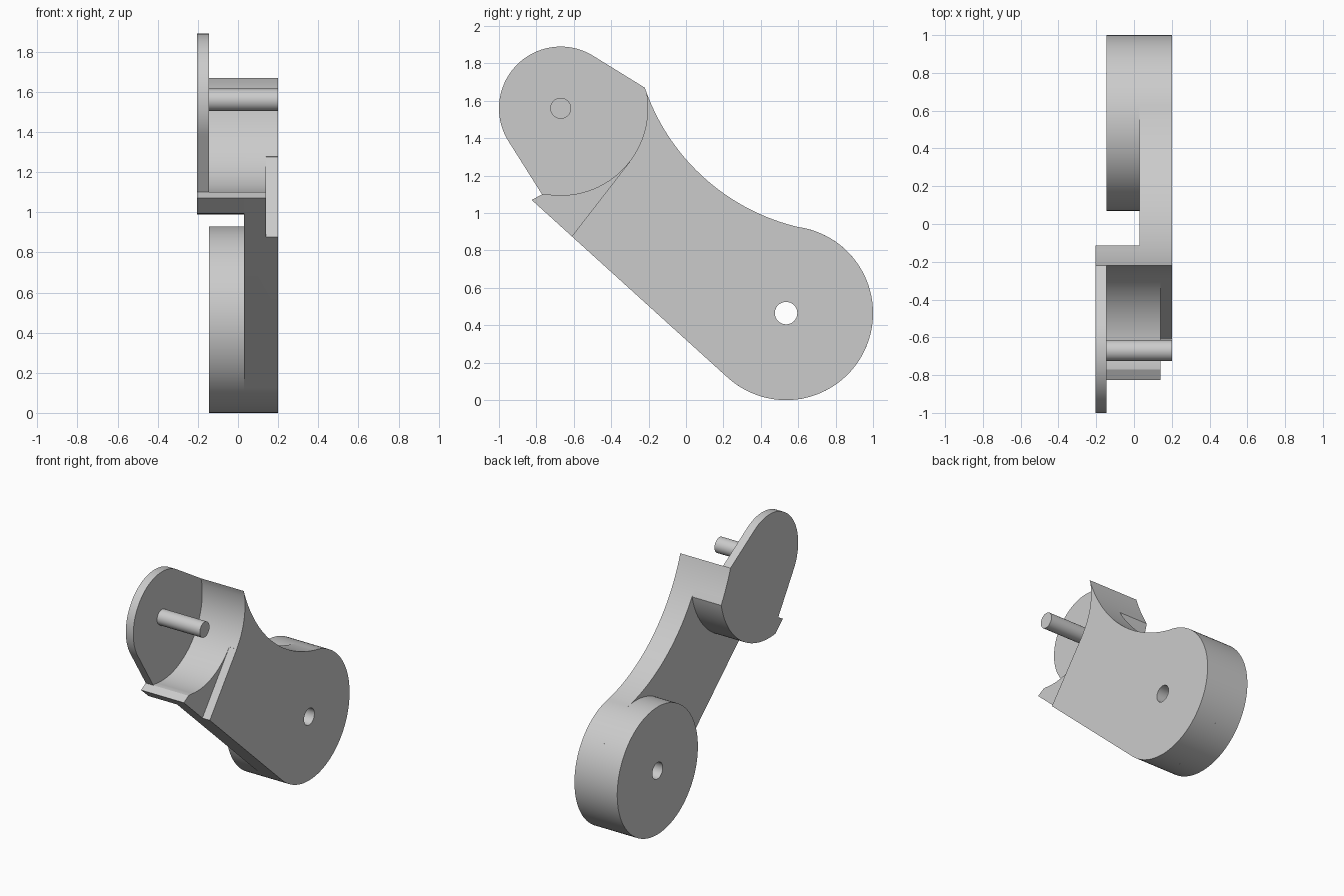
import bpy, bmesh, math
from mathutils import Vector

if "Cube" in bpy.data.objects:
    bpy.data.objects.remove(bpy.data.objects["Cube"], do_unlink=True)

grey = bpy.data.materials.new("plain grey")
grey.use_nodes = True
grey.diffuse_color = (0.6, 0.6, 0.6, 1)
grey.node_tree.nodes["Principled BSDF"].inputs["Base Color"].default_value = (0.6, 0.6, 0.6, 1)


def arc(centre, radius, start, end, steps=40):
    """Points on an arc in the (y, z) plane, angles in degrees."""
    angles = [math.radians(start + (end - start) * i / steps) for i in range(steps + 1)]
    return [Vector((centre[0] + radius * math.cos(a), centre[1] + radius * math.sin(a))) for a in angles]


def angle_of(point, centre):
    return math.degrees(math.atan2(point[1] - centre[1], point[0] - centre[0]))


def extrude(name, outline, x0, x1):
    """Solid made by sweeping a (y, z) outline along x."""
    bm = bmesh.new()
    face = bm.faces.new([bm.verts.new((x0, p[0], p[1])) for p in outline])
    swept = bmesh.ops.extrude_face_region(bm, geom=[face])
    moved = [g for g in swept["geom"] if isinstance(g, bmesh.types.BMVert)]
    bmesh.ops.translate(bm, verts=moved, vec=(x1 - x0, 0, 0))
    bmesh.ops.remove_doubles(bm, verts=bm.verts, dist=0.0005)
    bmesh.ops.recalc_face_normals(bm, faces=bm.faces)
    mesh = bpy.data.meshes.new(name)
    bm.to_mesh(mesh)
    bm.free()
    mesh.materials.append(grey)
    obj = bpy.data.objects.new(name, mesh)
    bpy.context.collection.objects.link(obj)
    return obj


def select(obj):
    bpy.ops.object.select_all(action="DESELECT")
    obj.select_set(True)
    bpy.context.view_layer.objects.active = obj


def cut(obj, cutter):
    select(obj)
    mod = obj.modifiers.new("cut", "BOOLEAN")
    mod.operation = "DIFFERENCE"
    mod.solver = "EXACT"
    mod.object = cutter
    bpy.ops.object.modifier_apply(modifier=mod.name)


# Key points of the side profile
pin_centre, boss_centre = (-0.67, 1.56), (0.535, 0.465)
socket_r, rim_r, boss_r = 0.465, 0.57, 0.465
horn = Vector((-0.22, 1.67))
lip = Vector((-0.77, 1.10))
tip = Vector((-0.825, 1.07))

# Hollow upper edge between the horn and the boss
boss_top = arc(boss_centre, boss_r, 82, 82, 1)[0]
half = math.radians(29)
chord = boss_top - horn
sweep_r = chord.length / 2 / math.sin(half)
normal = Vector((-chord.y, chord.x)).normalized()
sweep_c = (horn + boss_top) / 2 + normal * sweep_r * math.cos(half)
hollow = arc(sweep_c, sweep_r, angle_of(boss_top, sweep_c), angle_of(horn, sweep_c))

socket = arc(pin_centre, socket_r, angle_of(horn, pin_centre), angle_of(lip, pin_centre))
hollow_end = [p for p in hollow if (p - Vector(pin_centre)).length < rim_r and p.x < 0]
rim = arc(pin_centre, rim_r, -97, -12.3)

# Arm with its lower round end
arm = extrude("arm", [horn] + socket[1:-1] + [lip, tip]
              + arc(boss_centre, boss_r, -132.4, 82, 64) + hollow[1:-1], 0.03, 0.2)

# Thick round boss behind the arm
boss = extrude("boss", arc(boss_centre, boss_r, 0, 360, 108)[:-1], -0.145, 0.03)

# Curved socket wall and the backing plate that closes it
wall = extrude("socket_wall", [horn] + socket[1:-1] + [lip, tip] + rim + hollow_end[:-1],
               -0.145, 0.03)
plate = extrude("backing_plate", [horn] + arc(pin_centre, 0.33, 59, 212, 56)
                + [lip, tip] + rim + hollow_end[:-1], -0.205, -0.145)

# Pivot pin
pin = extrude("pivot_pin", arc(pin_centre, 0.056, 0, 360, 40)[:-1], -0.15, 0.2)

# Relief on the outer face of the arm, and the pivot hole
relief = extrude("relief_cutter", [(-0.69, 0.773), (-0.30, 1.276), (-0.5, 1.5), (-1.0, 1.3), (-1.0, 0.8)],
                 0.14, 0.3)
hole = extrude("hole_cutter", arc(boss_centre, 0.06, 0, 360, 40)[:-1], -0.3, 0.3)
cut(arm, relief)
cut(arm, hole)
cut(boss, hole)
for helper in (relief, hole):
    bpy.data.objects.remove(helper, do_unlink=True)

for part in (arm, boss, wall, plate, pin):
    select(part)
    bpy.ops.object.shade_smooth_by_angle(angle=math.radians(25))
